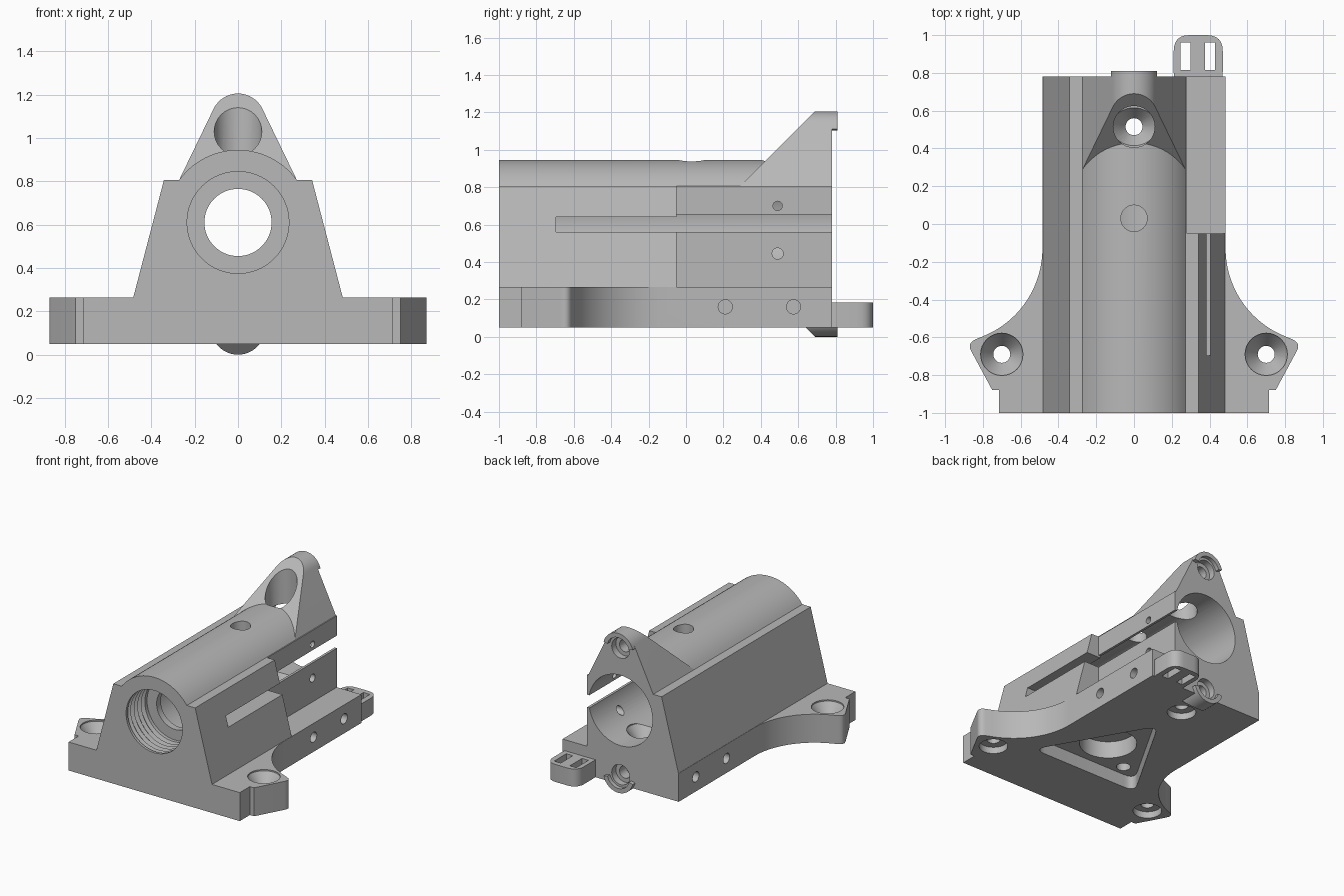
import bpy, bmesh
from math import cos, sin, pi, radians
from mathutils import Vector, Matrix

if "Cube" in bpy.data.objects:
    bpy.data.objects.remove(bpy.data.objects["Cube"])

grey = bpy.data.materials.new("plain grey")
grey.use_nodes = True
COLOUR = (0.48, 0.48, 0.48, 1)
grey.diffuse_color = COLOUR
grey.node_tree.nodes["Principled BSDF"].inputs["Base Color"].default_value = COLOUR


def arc(cx, cy, r, start=0, end=360, n=32):
    full = abs(end - start) == 360
    steps = n if full else n + 1
    angles = [radians(start + (end - start) * i / n) for i in range(steps)]
    return [(cx + r * cos(a), cy + r * sin(a)) for a in angles]


def rect(u0, u1, v0, v1):
    return [(u0, v0), (u1, v0), (u1, v1), (u0, v1)]


def rounded(pts, r, n=6):
    """Replace each corner by a smooth bend that starts r before it."""
    out = []
    for i, p in enumerate(pts):
        p = Vector(p)
        a = p + (Vector(pts[i - 1]) - p).normalized() * r
        b = p + (Vector(pts[(i + 1) % len(pts)]) - p).normalized() * r
        for k in range(n + 1):
            t = k / n
            out.append(tuple(a * (1 - t) ** 2 + p * 2 * t * (1 - t) + b * t * t))
    return out


def finish(name, bm):
    bmesh.ops.remove_doubles(bm, verts=bm.verts, dist=1e-5)
    bmesh.ops.recalc_face_normals(bm, faces=bm.faces)
    mesh = bpy.data.meshes.new(name)
    bm.to_mesh(mesh)
    bm.free()
    mesh.materials.append(grey)
    ob = bpy.data.objects.new(name, mesh)
    bpy.context.collection.objects.link(ob)
    return ob


def prism(name, pts, axis, low, high, clip=None):
    """Extrude a closed outline along an axis; clip = (point, outward normal)."""
    place = {"x": lambda u, v, w: (w, u, v),
             "y": lambda u, v, w: (u, w, v),
             "z": lambda u, v, w: (u, v, w)}[axis]
    bm = bmesh.new()
    face = bm.faces.new([bm.verts.new(place(u, v, low)) for u, v in pts])
    grown = bmesh.ops.extrude_face_region(bm, geom=[face])["geom"]
    move = Vector(place(0, 0, high - low))
    bmesh.ops.translate(bm, vec=move, verts=[g for g in grown if isinstance(g, bmesh.types.BMVert)])
    if clip:
        cut = bmesh.ops.bisect_plane(bm, geom=bm.verts[:] + bm.edges[:] + bm.faces[:],
                                     plane_co=clip[0], plane_no=clip[1], clear_outer=True)
        edges = [g for g in cut["geom_cut"] if isinstance(g, bmesh.types.BMEdge)]
        bmesh.ops.holes_fill(bm, edges=edges, sides=0)
    return finish(name, bm)


def lathe(name, profile, centre, axis, n=48):
    """Turn (distance, radius) pairs around an axis through centre."""
    turn = Matrix.Rotation(-pi / 2, 4, "X") if axis == "y" else Matrix()
    bm = bmesh.new()
    vs = [bm.verts.new((r, 0, d)) for d, r in profile]
    es = [bm.edges.new(pair) for pair in zip(vs, vs[1:])]
    bmesh.ops.spin(bm, geom=vs + es, cent=(0, 0, 0), axis=(0, 0, 1), angle=2 * pi, steps=n)
    bmesh.ops.transform(bm, matrix=Matrix.Translation(centre) @ turn, verts=bm.verts)
    return finish(name, bm)


def boolean(ob, other, operation="DIFFERENCE"):
    mod = ob.modifiers.new("cut", "BOOLEAN")
    mod.operation, mod.solver, mod.object = operation, "EXACT", other
    bpy.context.view_layer.objects.active = ob
    bpy.ops.object.modifier_apply(modifier=mod.name)


FLOOR, DECK, SHOULDER, AXIS, REAR = 0.05, 0.265, 0.805, 0.61, 0.78

# Base plate with swept-out front ears
ear = rounded([(0.75, -0.88), (0.885, -0.63), (0.79, -0.59)], 0.05)[7:14]
half = [(0.715, -1), (0.715, -0.88), (0.75, -0.88)] + ear
half += arc(0.985, -0.13, 0.5, 247, 180, 20) + [(0.485, REAR)]
outline = half + [(-x, y) for x, y in reversed(half)]
base_plate = prism("base_plate", outline, "z", FLOOR, DECK)

# Tapered housing with a round crown
crown = arc(0, AXIS, 0.335, 35.6, 144.4, 28)
section = [(0.483, DECK), (0.342, SHOULDER)] + crown + [(-0.342, SHOULDER), (-0.483, DECK)]
housing = prism("housing", section, "y", -1, REAR)

# Rear bolt tower with a sloping front
tower_top = arc(0, 1.08, 0.125, 25, 155, 20)
tower_section = [(-0.272, SHOULDER), (0.272, SHOULDER)] + tower_top
tower = prism("bolt_tower", tower_section, "y", 0.2, REAR,
              clip=((0, 0.32, 0.835), (0, -1, 1)))

# Lower bolt boss with a matching slope
boss = prism("lower_boss", arc(0, 0.125, 0.125), "y", 0.4, REAR,
             clip=((0, 0.64, 0.05), (0, -1, -1)))

# Half-ring locating lips on the rear face
def lip(name, z, start, end):
    ring = arc(0, z, 0.125, start, end, 20) + arc(0, z, 0.092, end, start, 20)
    return prism(name, ring, "y", REAR - 0.01, 0.81)

upper_lip = lip("upper_lip", 1.08, 14, 166)
lower_lip = lip("lower_lip", 0.125, 194, 346)

# Cable tie loop behind the base
loop_outline = rounded([(0.21, 0.72), (0.47, 0.72), (0.47, 1), (0.21, 1)], 0.085)
cable_loop = prism("cable_loop", loop_outline, "z", FLOOR, 0.182)
for x0, x1 in ((0.245, 0.298), (0.375, 0.43)):
    slot = prism("slot_cutter", rect(x0, x1, 0.815, 0.96), "z", 0, 0.3)
    boolean(cable_loop, slot)
    bpy.data.objects.remove(slot)

cutters = []

# Main bore: threaded mouth, narrow collar, wide rear chamber
thread = [(-1.1, 0), (-1.1, 0.235), (-0.98, 0.235)]
for i in range(5):
    y = -0.98 + i * 0.042
    thread += [(y + 0.012, 0.26), (y + 0.024, 0.26), (y + 0.036, 0.235)]
bore = thread + [(-0.75, 0.235), (-0.75, 0.155), (-0.7, 0.155), (-0.7, 0.266), (0.95, 0.266), (0.95, 0)]
cutters.append(lathe("bore_cutter", bore, (0, 0, AXIS), "y", 64))

# Side recess and long side slot
cutters.append(prism("recess_cutter", rect(0.28, 0.7, -0.05, 0.95), "z", DECK, 1))
cutters.append(prism("rear_slot_cutter", rect(-0.05, 0.95, 0.56, 0.655), "x", 0.1, 0.6))
cutters.append(prism("front_slot_cutter", rect(-0.695, 0, 0.56, 0.64), "x", 0.1, 0.6))

# Vertical sight hole and tool access hole
cutters.append(prism("sight_cutter", arc(0, 0.03, 0.07), "z", AXIS, 1.2))
cutters.append(prism("access_cutter", arc(0, 0.515, 0.11), "z", AXIS, 1.4))

# Countersunk mounting holes
for x, y, top in ((0.7, -0.69, DECK), (-0.7, -0.69, DECK), (0, 0.515, 0.37)):
    hole = [(0, 0), (0, 0.1), (0.1, 0.1), (0.1, 0.045), (top - 0.1, 0.045),
            (top - 0.01, 0.112), (top + 0.05, 0.112), (top + 0.05, 0)]
    cutters.append(lathe("mount_cutter", hole, (x, y, 0), "z", 32))

# Underside triangular pocket with round recess and peg holes
triangle = rounded([(-0.46, -0.54), (0.46, -0.54), (0, 0.26)], 0.1)
cutters.append(prism("pocket_cutter", triangle, "z", 0, 0.15))
cutters.append(prism("round_pocket_cutter", arc(0, -0.28, 0.2), "z", 0.1, 0.28))
for x, y in ((-0.29, -0.46), (0.29, -0.46), (0, 0.06)):
    cutters.append(prism("peg_cutter", arc(x, y, 0.05, n=20), "z", 0.1, 0.24))

# Cross holes in the base sides and in the recessed wall
for y in (0.21, 0.575):
    for x0, x1 in ((0.3, 0.6), (-0.6, -0.3)):
        cutters.append(prism("side_hole_cutter", arc(y, 0.16, 0.038, n=20), "x", x0, x1))
for z, r in ((0.7, 0.025), (0.445, 0.03)):
    cutters.append(prism("wall_hole_cutter", arc(0.49, z, r, n=16), "x", 0.1, 0.5))

# Rear bolt holes, stepped
for z in (1.08, 0.125):
    step = [(0.65, 0), (0.65, 0.045), (0.73, 0.045), (0.73, 0.075), (0.9, 0.075), (0.9, 0)]
    cutters.append(lathe("bolt_cutter", step, (0, 0, z), "y", 32))

for part in (base_plate, housing, tower, boss):
    for cutter in cutters:
        boolean(part, cutter)
for cutter in cutters:
    bpy.data.objects.remove(cutter)

# Smooth the curves, keep the edges sharp
for part in (base_plate, housing, tower, boss, upper_lip, lower_lip, cable_loop):
    bpy.ops.object.select_all(action="DESELECT")
    part.select_set(True)
    bpy.context.view_layer.objects.active = part
    bpy.ops.object.shade_smooth_by_angle(angle=radians(30))
